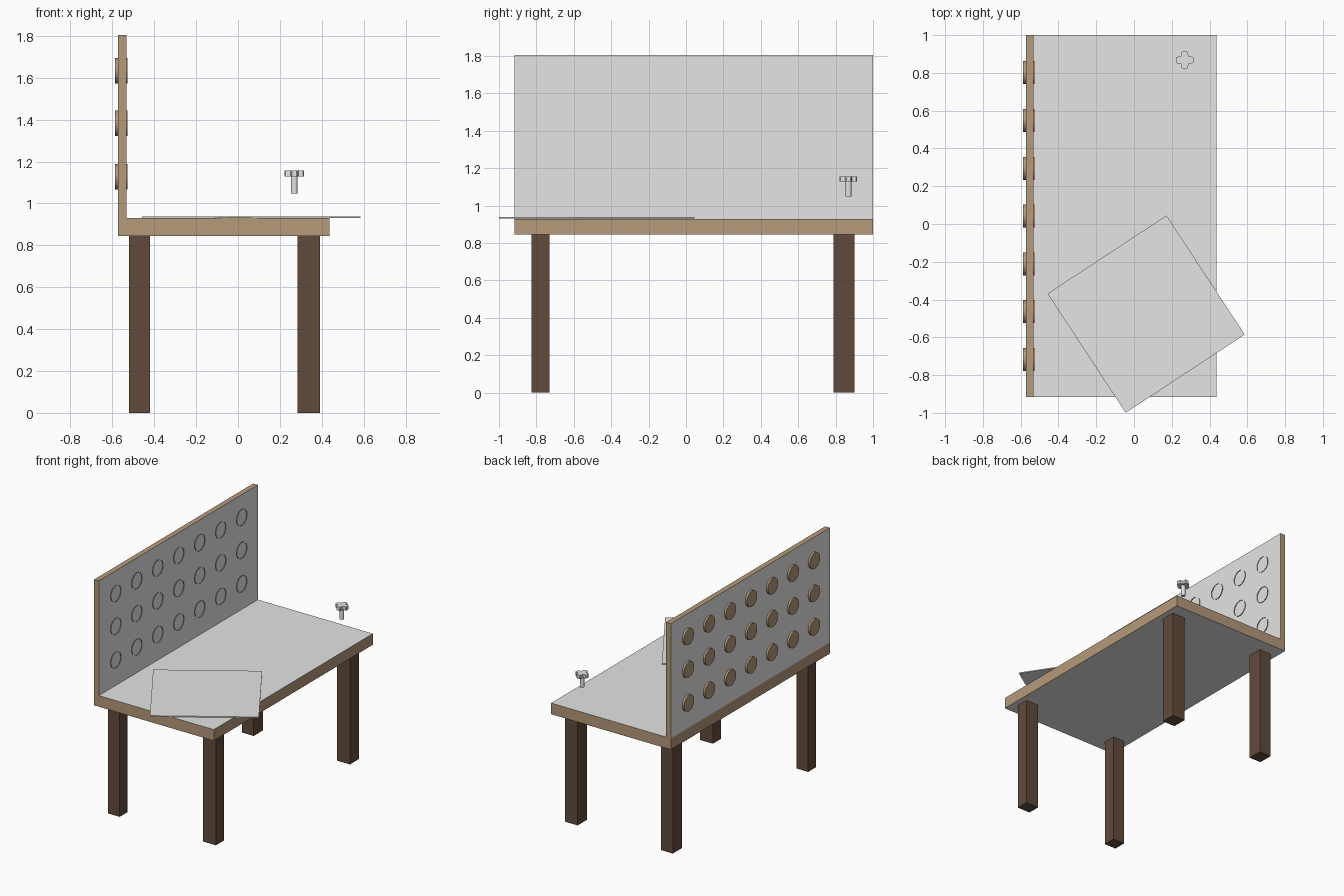
import bpy, bmesh, math
from mathutils import Matrix, Vector

if "Cube" in bpy.data.objects:
    bpy.data.objects.remove(bpy.data.objects["Cube"])


def material(name, rgb):
    m = bpy.data.materials.new(name)
    m.diffuse_color = (*rgb, 1.0)
    m.use_nodes = True
    m.node_tree.nodes["Principled BSDF"].inputs["Base Color"].default_value = m.diffuse_color
    return m


GREY = material("light grey", (0.78, 0.78, 0.78))
BROWN = material("tan wood", (0.46, 0.32, 0.195))
DARK = material("dark wood", (0.12, 0.07, 0.045))


def finish(name, bm, mats):
    bmesh.ops.recalc_face_normals(bm, faces=bm.faces[:])
    mesh = bpy.data.meshes.new(name)
    bm.to_mesh(mesh)
    bm.free()
    for m in mats:
        mesh.materials.append(m)
    ob = bpy.data.objects.new(name, mesh)
    bpy.context.collection.objects.link(ob)
    return ob


def box(name, lo, hi, mats, axis=None, turn=0.0):
    """Box between two corners; faces along 'axis' take the second material."""
    lo, hi = Vector(lo), Vector(hi)
    bm = bmesh.new()
    bmesh.ops.create_cube(bm, size=1.0)
    bm.normal_update()
    if axis is not None:
        for f in bm.faces:
            f.material_index = int(abs(f.normal[axis]) > 0.9)
    mat = Matrix.Translation((lo + hi) / 2) @ Matrix.Rotation(turn, 4, 'Z') \
        @ Matrix.Diagonal((*(hi - lo), 1.0))
    bmesh.ops.transform(bm, matrix=mat, verts=bm.verts)
    return finish(name, bm, mats)


# table top and upright board: grey faces with wooden edges
box("table_top", (-0.572, -0.917, 0.845), (0.438, 1.0, 0.93), [BROWN, GREY], axis=2)
box("back_board", (-0.572, -0.917, 0.93), (-0.532, 1.0, 1.805), [BROWN, GREY], axis=0)

# four square legs
for xn, x0, x1 in (("left", -0.52, -0.42), ("right", 0.284, 0.392)):
    for yn, y0, y1 in (("front", -0.826, -0.73), ("rear", 0.789, 0.901)):
        box(f"{yn}_{xn}_leg", (x0, y0, 0), (x1, y1, 0.845), [DARK])

# thin loose sheet lying askew on the table
cx, cy, half = 0.064, -0.477, 0.377
box("loose_sheet", (cx - half, cy - half, 0.931), (cx + half, cy + half, 0.939),
    [GREY], turn=math.radians(33.3))

# grid of round cups through the board, open on the table side
bm = bmesh.new()
for z in (1.127, 1.383, 1.634):
    for i in range(7):
        y = -0.717 + i * 0.253
        place = Matrix.Translation((-0.557, y, z)) @ Matrix.Rotation(math.pi / 2, 4, 'Y')
        bmesh.ops.create_cone(bm, cap_ends=True, segments=32, radius1=0.061,
                              radius2=0.061, depth=0.06, matrix=place)
bm.normal_update()
bmesh.ops.delete(bm, geom=[f for f in bm.faces if f.normal.x > 0.9], context='FACES_ONLY')
pegs = finish("board_cups", bm, [BROWN])
bpy.context.view_layer.objects.active = pegs
pegs.select_set(True)
bpy.ops.object.shade_smooth_by_angle(angle=math.radians(35))

# hand screw: cross-shaped head on a slim shaft
bm = bmesh.new()
profile = []
for k in range(4):
    spin = Matrix.Rotation(k * math.pi / 2, 3, 'Z')
    for p in ((0.041, -0.017), (0.047, -0.011), (0.047, 0.011), (0.041, 0.017), (0.019, 0.019)):
        profile.append(bm.verts.new(spin @ Vector((*p, 0)) + Vector((0.269, 0.868, 1.129))))
head = bm.faces.new(profile)
top = bmesh.ops.extrude_face_region(bm, geom=[head])
bmesh.ops.translate(bm, vec=(0, 0, 0.028),
                    verts=[v for v in top["geom"] if isinstance(v, bmesh.types.BMVert)])
if not any(len(f.verts) == 20 and abs(f.calc_center_median().z - 1.129) < 1e-4 for f in bm.faces):
    bm.faces.new(profile)
bmesh.ops.create_cone(bm, cap_ends=True, segments=12, radius1=0.016, radius2=0.016,
                      depth=0.082, matrix=Matrix.Translation((0.269, 0.868, 1.089)))
finish("hand_screw", bm, [GREY])
